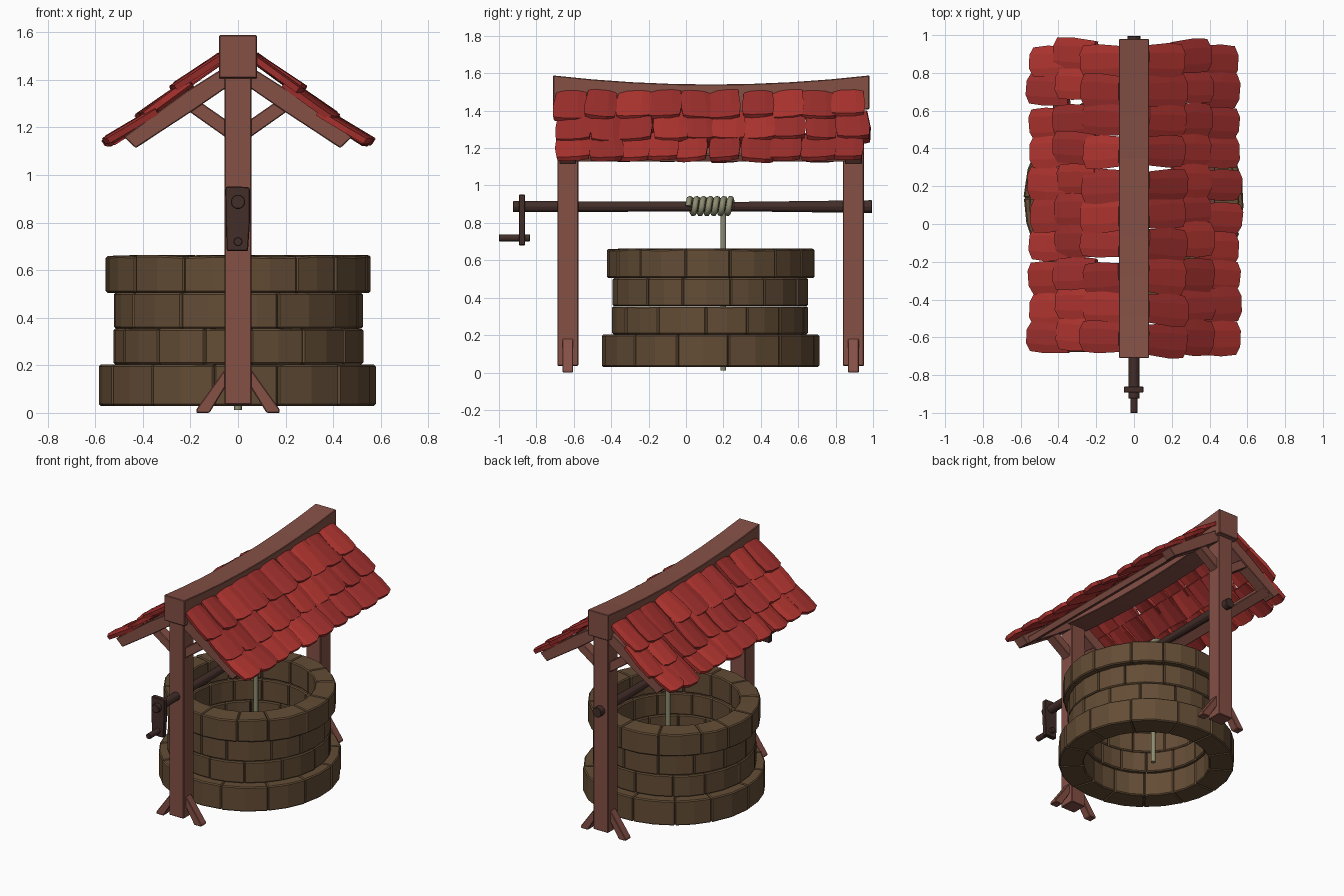
import bpy, bmesh, random
from math import sin, cos, pi
from mathutils import Vector

if "Cube" in bpy.data.objects:
    bpy.data.objects.remove(bpy.data.objects["Cube"])

random.seed(4)
YC = 0.13                      # centre of the well and roof along y
POSTS = (-0.632, 0.895)        # y of the two posts


def mat(name, *rgb):
    m = bpy.data.materials.new(name)
    m.diffuse_color = (*rgb, 1)
    m.use_nodes = True
    m.node_tree.nodes["Principled BSDF"].inputs["Base Color"].default_value = m.diffuse_color
    return m


WOOD = mat("wood", 0.23, 0.08, 0.06)
DARK = mat("dark_wood", 0.055, 0.027, 0.022)
STONE = mat("stone", 0.125, 0.073, 0.036)
ROPE = mat("rope", 0.27, 0.27, 0.17)
RED1 = mat("tile_red", 0.45, 0.036, 0.03)
RED2 = mat("tile_dark_red", 0.36, 0.03, 0.027)


def make(name, verts, faces, mats, bevel=0.0, fix=True):
    me = bpy.data.meshes.new(name)
    me.from_pydata(verts, [], faces)
    for m in mats:
        me.materials.append(m)
    if fix:
        bm = bmesh.new()
        bm.from_mesh(me)
        bmesh.ops.recalc_face_normals(bm, faces=bm.faces)
        bm.to_mesh(me)
        bm.free()
    ob = bpy.data.objects.new(name, me)
    bpy.context.collection.objects.link(ob)
    if bevel:
        b = ob.modifiers.new("bevel", 'BEVEL')
        b.width, b.segments, b.limit_method = bevel, 1, 'ANGLE'
    return ob


def prism(name, pts, y0, y1, m, s=1, bevel=0.004):
    """Extrude an x,z outline from y0 to y1; s=-1 mirrors it in x."""
    n = len(pts)
    verts = [(s * x, y, z) for y in (y0, y1) for x, z in pts]
    faces = [tuple(range(n)), tuple(range(n, 2 * n))]
    faces += [(i, (i + 1) % n, n + (i + 1) % n, n + i) for i in range(n)]
    return make(name, verts, faces, [m], bevel)


def rod(name, y0, y1, z, r0, r1, m, sides=10):
    ring = [(cos(2 * pi * i / sides), sin(2 * pi * i / sides)) for i in range(sides)]
    verts = [(r * c, y, z + r * d) for y, r in ((y0, r0), (y1, r1)) for c, d in ring]
    n = sides
    faces = [tuple(range(n)), tuple(range(n, 2 * n))]
    faces += [(i, (i + 1) % n, n + (i + 1) % n, n + i) for i in range(n)]
    return make(name, verts, faces, [m], 0.003)


def tube(name, pts, r, m, res=1):
    cu = bpy.data.curves.new(name, 'CURVE')
    cu.dimensions, cu.bevel_depth, cu.bevel_resolution = '3D', r, res
    cu.use_fill_caps = True
    sp = cu.splines.new('POLY')
    sp.points.add(len(pts) - 1)
    for p, co in zip(sp.points, pts):
        p.co = (*co, 1)
    cu.materials.append(m)
    ob = bpy.data.objects.new(name, cu)
    bpy.context.collection.objects.link(ob)
    bpy.ops.object.select_all(action='DESELECT')
    ob.select_set(True)
    bpy.context.view_layer.objects.active = ob
    bpy.ops.object.convert(target='MESH')


# Stone courses: rings of bevelled wedge blocks
def course(name, z0, z1, r_in, r_out, count, start, rough):
    verts, faces = [], []
    cuts = [start + 2 * pi * (i + random.uniform(-.13, .13)) / count for i in range(count)]
    cuts.append(cuts[0] + 2 * pi)
    for a, b in zip(cuts, cuts[1:]):
        a, b = a + 0.001, b - 0.001
        k = len(verts)
        dr = random.uniform(-.006, .003)
        for ang in (a, (a + b) / 2, b):
            for r, z in ((r_in, z0), (r_out + dr, z0),
                         (r_out + dr, z1 - random.uniform(0, rough)), (r_in, z1)):
                verts.append((r * cos(ang), YC + r * sin(ang), z))
        for j in (k, k + 4):
            faces += [(j + i, j + (i + 1) % 4, j + 4 + (i + 1) % 4, j + 4 + i) for i in range(4)]
        faces += [(k, k + 1, k + 2, k + 3), (k + 8, k + 9, k + 10, k + 11)]
    make(name, verts, faces, [STONE], 0.007)


course("base_course", 0.03, 0.203, 0.42, 0.586, 13, -pi / 2 - .14, 0.001)
course("lower_course", 0.204, 0.354, 0.405, 0.527, 14, -pi / 2 + .15, 0.001)
course("upper_course", 0.355, 0.505, 0.405, 0.525, 14, -pi / 2 + .38, 0.001)
course("rim_course", 0.505, 0.664, 0.42, 0.556, 14, -pi / 2 - .02, 0.010)

# Posts with splayed feet, rafters and braces
RAFTER = [(0.03, 1.47), (0.22, 1.35), (0.48, 1.16), (0.43, 1.113), (0.19, 1.27), (0.03, 1.38)]
BRACE = [(0.04, 1.15), (0.04, 1.225), (0.17, 1.315), (0.21, 1.27)]
FOOT = [(0.12, 0.0), (0.175, 0.0), (0.175, 0.015), (0.05, 0.19), (0.04, 0.13)]
for side, y in zip(("front", "back"), POSTS):
    prism(side + "_post", [(-.057, .035), (.057, .035), (.057, 1.45), (-.057, 1.45)],
          y - .056, y + .056, WOOD)
    for s, lr in ((1, "right"), (-1, "left")):
        prism(f"{side}_{lr}_rafter", RAFTER, y - .045, y + .045, WOOD, s)
        prism(f"{side}_{lr}_brace", BRACE, y - .035, y + .035, WOOD, s)
        prism(f"{side}_{lr}_foot", FOOT, y - .029, y + .029, WOOD, s)

# Purlins under the eaves
for s, lr in ((1, "right"), (-1, "left")):
    prism(lr + "_purlin", [(.37, 1.205), (.43, 1.165), (.41, 1.125), (.35, 1.165)],
          -.66, .93, WOOD, s)

# Sagging ridge beam
verts, faces, steps = [], [], 8
for i in range(steps + 1):
    t = 2 * i / steps - 1
    dz = -0.048 * (1 - t * t)
    verts += [(x, 0.135 + 0.845 * t, z + dz)
              for x, z in ((-.08, 1.408), (.08, 1.408), (.08, 1.588), (-.08, 1.588))]
for k in range(0, 4 * steps, 4):
    faces += [(k + j, k + (j + 1) % 4, k + 4 + (j + 1) % 4, k + 4 + j) for j in range(4)]
e = 4 * steps
faces += [(0, 1, 2, 3), (e, e + 1, e + 2, e + 3)]
make("ridge_beam", verts, faces, [WOOD], 0.004)

# Roof tiles: three overlapping rows of faceted, blunt-ended shingles per side
ROWS = [((.06, 1.48), (.26, 1.335), 0), ((.19, 1.375), (.405, 1.215), .02),
        ((.33, 1.255), (.55, 1.112), 0)]
COLS = (-1, -.5, .45, 1)
for s, lr in ((1, "right"), (-1, "left")):
    verts, faces, tones = [], [], []
    for (x0, z0), (x1, z1), shift in ROWS:
        n = 10
        pitch = 1.64 / n
        d = Vector((x1 - x0, 0, z1 - z0))
        up = Vector((-d.z, 0, d.x)).normalized()
        for i in range(n):
            yc = -0.82 + pitch * (i + .5) + shift * s + random.uniform(-.012, .012)
            w = pitch * random.uniform(.45, .55)
            yaw, roll = random.uniform(-.07, .07), random.uniform(-.13, .13)
            ln, lift = random.uniform(.93, 1.04), random.uniform(-.002, .012)
            k = len(verts)
            for u in (0, .55, 1):
                for v in COLS:
                    uu = ln * u - (.1 * v * v if u == 1 else 0)
                    vv = v * w * (.9 if u == 0 else 1.04 if u < 1 else .96)
                    h = .010 * (1 - v * v) + roll * vv + lift * u + .004 * (i % 2)
                    p = Vector((x0, 0, z0)) + d * uu + up * h
                    p.x -= yaw * vv
                    p.y = yc + vv + yaw * uu * .25
                    verts.append((s * p.x, YC + s * p.y, p.z))
            m = len(COLS)
            for r in range(2):
                for c in range(m - 1):
                    q = k + r * m + c
                    faces.append((q, q + m, q + m + 1, q + 1))
            tones += [random.randint(0, 1)] * (2 * (m - 1))
    ob = make(lr + "_roof_tiles", verts, faces, [RED1, RED2], fix=False)
    ob.data.polygons.foreach_set("material_index", tones)
    sol = ob.modifiers.new("thickness", 'SOLIDIFY')
    sol.thickness, sol.offset = 0.026, 1

# Windlass: axle, crank plate and handle
rod("axle_front", -.925, .26, .887, .031, .027, DARK)
rod("axle_back", .24, .995, .887, .026, .036, DARK)
prism("crank_plate", [(-.047, .68), (.042, .68), (.05, .80), (.05, .94), (.044, .95),
                      (-.048, .952), (-.054, .94), (-.052, .80)], -.893, -.86, DARK)
rod("crank_handle", -1.0, -.835, .72, .02, .02, DARK, 8)

# Rope: coil round the axle and the drop into the well
turns, seg = 6.5, 14
coil = [(.039 * cos(2 * pi * i / seg), .012 + .236 * i / (turns * seg),
         .89 + .039 * sin(2 * pi * i / seg)) for i in range(int(turns * seg) + 1)]
tube("rope_coil", coil, .017, ROPE)
tube("rope_drop", [(0, .2, .88), (0, .2, .012)], .017, ROPE)
